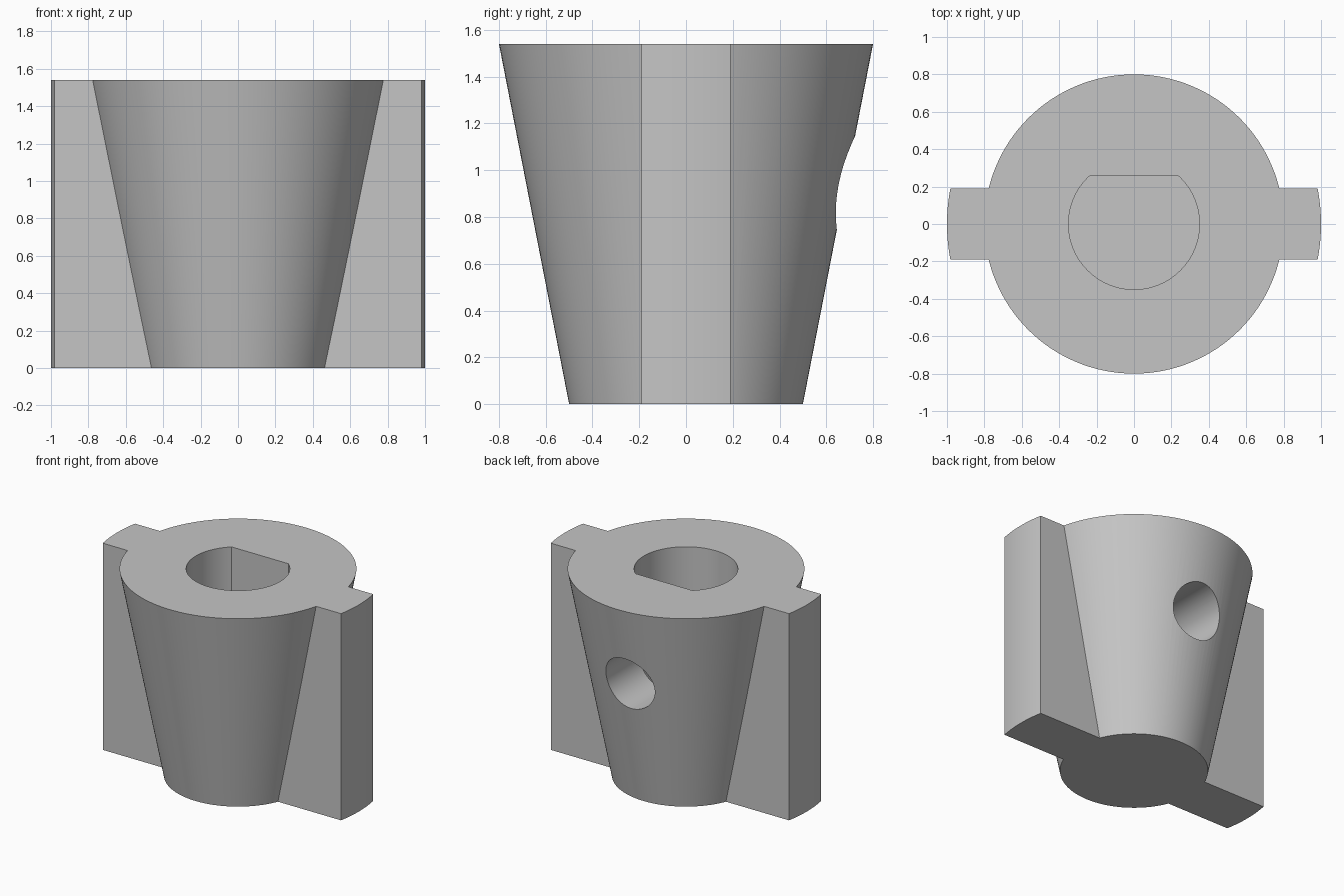
import bpy
import bmesh
import math

old = bpy.data.objects.get("Cube")
if old:
    bpy.data.objects.remove(old, do_unlink=True)

HEIGHT = 1.54
BOTTOM_R, TOP_R = 0.50, 0.80      # tapered body
WING_R, WING_HALF = 1.0, 0.19     # side wings
BORE_R, BORE_FLAT, BORE_FLOOR = 0.35, 0.26, 0.30
SCREW_R, SCREW_Z = 0.20, 0.945

grey = bpy.data.materials.new("light grey")
grey.use_nodes = True
colour = (0.56, 0.56, 0.56, 1)
grey.diffuse_color = colour
grey.node_tree.nodes["Principled BSDF"].inputs["Base Color"].default_value = colour


def arc(radius, start, end, steps):
    """Points on a circle, from start to end angle inclusive."""
    angles = [start + (end - start) * i / steps for i in range(steps + 1)]
    return [(radius * math.cos(a), radius * math.sin(a)) for a in angles]


def loft(name, lower, upper, z0, z1):
    """Closed solid between two outlines with equal point counts."""
    bm = bmesh.new()
    a = [bm.verts.new((x, y, z0)) for x, y in lower]
    b = [bm.verts.new((x, y, z1)) for x, y in upper]
    bm.faces.new(a[::-1])
    bm.faces.new(b)
    n = len(a)
    for i in range(n):
        j = (i + 1) % n
        bm.faces.new((a[i], a[j], b[j], b[i]))
    mesh = bpy.data.meshes.new(name)
    bm.to_mesh(mesh)
    bm.free()
    mesh.materials.append(grey)
    obj = bpy.data.objects.new(name, mesh)
    bpy.context.collection.objects.link(obj)
    return obj


def combine(target, tool, operation):
    """Apply a boolean to the target and remove the tool object."""
    tool.hide_render = True
    mod = target.modifiers.new(operation.lower(), "BOOLEAN")
    mod.operation = operation
    mod.solver = "EXACT"
    mod.object = tool
    bpy.context.view_layer.objects.active = target
    bpy.ops.object.modifier_apply(modifier=mod.name)
    bpy.data.objects.remove(tool, do_unlink=True)


# Tapered round body
SIDES = 128
knob = loft("knob_body",
            arc(BOTTOM_R, 0, math.tau, SIDES)[:-1],
            arc(TOP_R, 0, math.tau, SIDES)[:-1], 0, HEIGHT)

# Straight bar with rounded ends, forming both wings
w = math.asin(WING_HALF / WING_R)
bar = arc(WING_R, -w, w, 12) + arc(WING_R, math.pi - w, math.pi + w, 12)
combine(knob, loft("wings", bar, bar, 0, HEIGHT), "UNION")

# D-shaped shaft bore, flat towards the back
f = math.asin(BORE_FLAT / BORE_R)
d_shape = arc(BORE_R, math.pi - f, math.tau + f, 80)
combine(knob, loft("bore_cutter", d_shape, d_shape, BORE_FLOOR, HEIGHT + 0.2), "DIFFERENCE")

# Round screw hole from the back into the bore
circle = arc(SCREW_R, 0, math.tau, 64)[:-1]
screw = loft("screw_cutter", circle, circle, 0, 1)
screw.location.z = SCREW_Z
screw.rotation_euler.x = -math.pi / 2
bpy.context.view_layer.update()
combine(knob, screw, "DIFFERENCE")

# Smooth curved walls, sharp edges kept
bpy.ops.object.select_all(action="DESELECT")
knob.select_set(True)
bpy.context.view_layer.objects.active = knob
bpy.ops.object.shade_smooth_by_angle(angle=math.radians(20))
